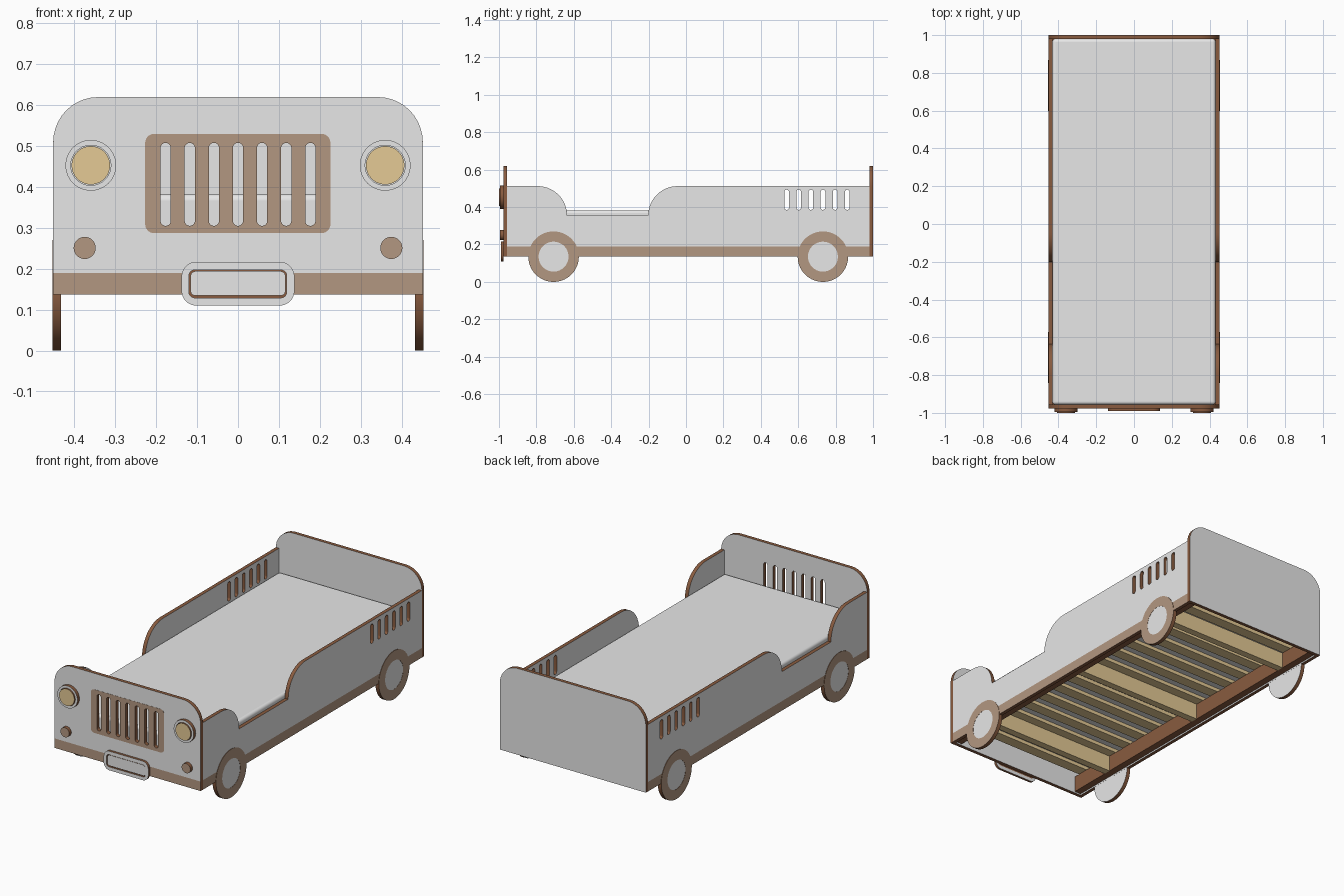
import bpy, bmesh, math

if "Cube" in bpy.data.objects:
    bpy.data.objects.remove(bpy.data.objects["Cube"])

# ---- flat colours ----
def mat(name, rgb):
    m = bpy.data.materials.new(name)
    m.diffuse_color = (*rgb, 1)
    m.use_nodes = True
    m.node_tree.nodes["Principled BSDF"].inputs["Base Color"].default_value = m.diffuse_color
    return m

WHITE = mat("white_paint", (0.80, 0.80, 0.80))
TAUPE = mat("taupe_paint", (0.45, 0.31, 0.22))
BROWN = mat("plywood_edge", (0.25, 0.105, 0.05))
TAN = mat("pale_wood", (0.78, 0.59, 0.30))

# ---- 2D profiles ----
def arc(cx, cy, r, a0, a1, n=14):
    return [(cx + r * math.cos(math.radians(a0 + (a1 - a0) * i / n)),
             cy + r * math.sin(math.radians(a0 + (a1 - a0) * i / n))) for i in range(n + 1)]

def circle(cx, cy, r, n=56):
    return arc(cx, cy, r, 0, 360, n)[:-1]

def rounded(x0, x1, y0, y1, top, bottom=None, n=10):
    bottom = top if bottom is None else bottom
    pts = []
    for cx, cy, sx, sy, r, a in ((x1, y1, -1, -1, top, 0), (x0, y1, 1, -1, top, 90),
                                 (x0, y0, 1, 1, bottom, 180), (x1, y0, -1, 1, bottom, 270)):
        pts += arc(cx + sx * r, cy + sy * r, r, a, a + 90, n) if r else [(cx, cy)]
    # drop repeated points where two arcs meet
    return [p for i, p in enumerate(pts) if math.dist(p, pts[i - 1]) > 1e-5]

def add(name, me, mats):
    for m in mats:
        me.materials.append(m)
    ob = bpy.data.objects.new(name, me)
    bpy.context.collection.objects.link(ob)
    return ob

# flat board cut from an outline with holes; axis 0 faces x, axis 1 faces y
def board(name, loops, axis, lo, hi, face=WHITE, edge=BROWN, band=0):
    cu = bpy.data.curves.new(name, 'CURVE')
    cu.dimensions, cu.fill_mode, cu.extrude = '2D', 'BOTH', 0.5
    for loop in loops:
        s = cu.splines.new('POLY')
        s.points.add(len(loop) - 1)
        for p, (u, v) in zip(s.points, loop):
            p.co = (u, v, 0, 1)
        s.use_cyclic_u = True
    tmp = bpy.data.objects.new(name + "_outline", cu)
    bpy.context.collection.objects.link(tmp)
    dg = bpy.context.evaluated_depsgraph_get()
    me = bpy.data.meshes.new_from_object(tmp.evaluated_get(dg))
    bpy.data.objects.remove(tmp)
    bpy.data.curves.remove(cu)
    me.name = name
    me.materials.clear()
    lo, hi = min(lo, hi), max(lo, hi)
    bm = bmesh.new()
    bm.from_mesh(me)
    for v in bm.verts:
        u, w, d = v.co
        t = lo if d < 0 else hi
        v.co = (t, u, w) if axis == 0 else (u, t, w)
    bmesh.ops.remove_doubles(bm, verts=bm.verts, dist=1e-5)
    if band:
        bmesh.ops.bisect_plane(bm, geom=bm.verts[:] + bm.edges[:] + bm.faces[:],
                               plane_co=(0, 0, 0.19), plane_no=(0, 0, 1))
    bmesh.ops.recalc_face_normals(bm, faces=bm.faces)
    for f in bm.faces:
        n = f.normal[axis]
        f.material_index = 0 if abs(n) > 0.5 else 1
        if band and n * band > 0.5 and f.calc_center_median().z < 0.19:
            f.material_index = 2          # painted lower band, outside only
        f.smooth = True
    bm.to_mesh(me)
    bm.free()
    me.set_sharp_from_angle(angle=math.radians(30))
    return add(name, me, (face, edge, TAUPE))

def box(name, x0, x1, y0, y1, z0, z1, m, bevel=0):
    me = bpy.data.meshes.new(name)
    bm = bmesh.new()
    bmesh.ops.create_cube(bm, size=1)
    for v in bm.verts:
        v.co = ((x0 + x1) / 2 + v.co.x * (x1 - x0), (y0 + y1) / 2 + v.co.y * (y1 - y0),
                (z0 + z1) / 2 + v.co.z * (z1 - z0))
    if bevel:
        bmesh.ops.bevel(bm, geom=bm.edges[:], offset=bevel, segments=5, profile=0.5, affect='EDGES')
        for f in bm.faces:                # round edges smooth, large sides flat
            f.smooth = max(abs(c) for c in f.normal) < 0.999
    bm.to_mesh(me)
    bm.free()
    return add(name, me, (m,))

# ---- head and foot boards ----
W = 0.452
end_outline = rounded(-W, W, 0.137, 0.62, 0.11, 0)
grille_slots = [rounded(x - 0.0125, x + 0.0125, 0.305, 0.508, 0.0125)
                for x in (i * 0.059 for i in range(-3, 4))]
board("front_board", [end_outline] + grille_slots, 1, -0.976, -0.956, band=-1)
board("back_board", [end_outline], 1, 0.98, 1.0)
board("grille_plate", [rounded(-0.227, 0.226, 0.287, 0.53, 0.022)] + grille_slots,
      1, -0.977, -0.976, face=TAUPE, edge=TAUPE)

# ---- side boards with entry cutout, vents and wheels ----
side_outline = ([(-0.956, 0.137), (0.98, 0.137), (0.98, 0.512)]
                + arc(-0.045, 0.355, 0.157, 90, 180)
                + arc(-0.793, 0.355, 0.157, 0, 90) + [(-0.956, 0.512)])
vents = [rounded(y - 0.0125, y + 0.0125, 0.385, 0.493, 0.0125)
         for y in (0.538 + i * 0.0648 for i in range(6))]
for s, side in ((1, "right"), (-1, "left")):
    board(side + "_side_board", [side_outline] + vents, 0, s * 0.432, s * W, band=s)
    for y, end in ((-0.708, "front"), (0.732, "rear")):
        n = f"{side}_{end}_"
        board(n + "wheel", [circle(y, 0.135, 0.135)], 0, s * 0.4325, s * 0.453)
        board(n + "tyre_face", [circle(y, 0.135, 0.135), circle(y, 0.135, 0.08)],
              0, s * 0.453, s * 0.454, face=TAUPE)
    # lamps on the front
    board(side + "_headlamp_ring", [circle(s * 0.36, 0.453, 0.062), circle(s * 0.36, 0.453, 0.049)],
          1, -0.994, -0.976)
    board(side + "_headlamp_lens", [circle(s * 0.36, 0.453, 0.047)], 1, -1.0, -0.976, face=TAN)
    board(side + "_small_lamp", [circle(s * 0.375, 0.251, 0.027, 32)], 1, -0.995, -0.976, face=TAUPE)
    # bed rail inside the side board
    box(side + "_rail", s * 0.412 - 0.02, s * 0.412 + 0.02, -0.956, 0.98, 0.145, 0.235, BROWN)

# ---- number plate (blank) ----
inner = rounded(-0.12, 0.119, 0.129, 0.197, 0.014)
board("plate_frame", [rounded(-0.138, 0.138, 0.11, 0.217, 0.036), inner], 1, -0.99, -0.976)
board("plate_backing", [inner], 1, -0.979, -0.976, face=BROWN)
board("plate_panel", [rounded(-0.116, 0.116, 0.134, 0.194, 0.012)], 1, -0.987, -0.979)

# ---- mattress, slats and cross beams ----
box("mattress", -0.432, 0.432, -0.956, 0.98, 0.256, 0.383, WHITE, bevel=0.016)
for i in range(16):
    y = -0.89 + i * 0.1203
    box(f"slat_{i + 1:02d}", -0.43, 0.43, y - 0.031, y + 0.031, 0.235, 0.255, TAN)
for i, y in enumerate((-0.69, 0.03, 0.74)):
    box(f"cross_beam_{i + 1}", -0.392, 0.392, y - 0.02, y + 0.02, 0.145, 0.235, TAN)
